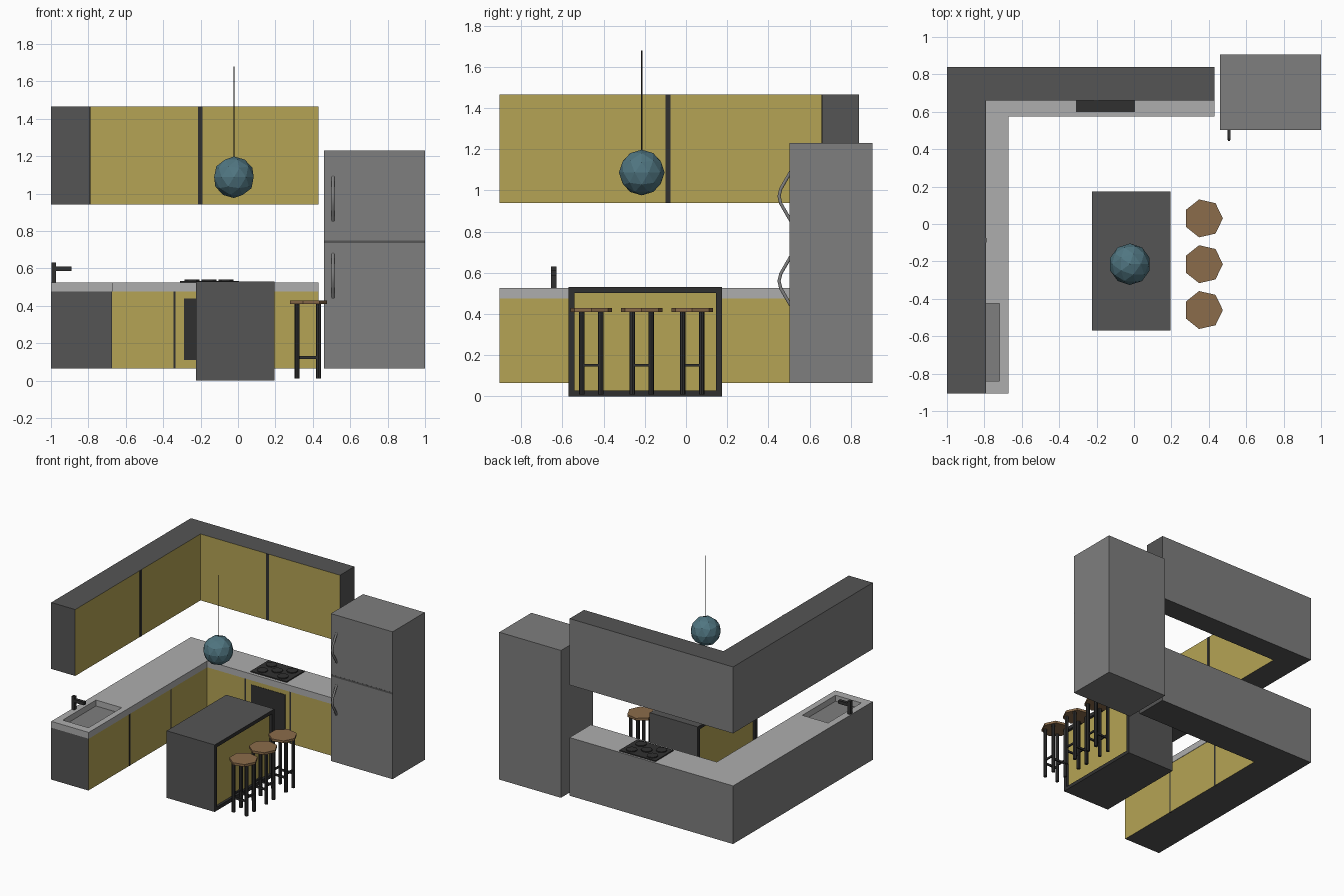
import bpy, bmesh, math
from mathutils import Vector

if "Cube" in bpy.data.objects:
    bpy.data.objects.remove(bpy.data.objects["Cube"])


def material(name, r, g, b):
    m = bpy.data.materials.new(name)
    m.diffuse_color = (r, g, b, 1)
    m.use_nodes = True
    m.node_tree.nodes["Principled BSDF"].inputs["Base Color"].default_value = m.diffuse_color
    return m


GREY = material("grey", .21, .21, .21)
DARK = material("dark_grey", .09, .09, .09)
BLACK = material("black", .03, .03, .03)
LIGHT = material("light_grey", .42, .42, .42)
YELLOW = material("yellow", .46, .37, .09)
WOOD = material("wood", .26, .15, .07)
BLUE = material("blue", .08, .18, .22)


def finish(name, bm, *mats):
    bmesh.ops.recalc_face_normals(bm, faces=bm.faces[:])
    me = bpy.data.meshes.new(name)
    bm.to_mesh(me)
    bm.free()
    for m in mats:
        me.materials.append(m)
    ob = bpy.data.objects.new(name, me)
    bpy.context.collection.objects.link(ob)
    return ob


def box_mesh(x0, x1, y0, y1, z0, z1):
    bm = bmesh.new()
    bmesh.ops.create_cube(bm, size=1)
    for v in bm.verts:
        v.co = Vector(((x0 + x1) / 2 + v.co.x * (x1 - x0),
                       (y0 + y1) / 2 + v.co.y * (y1 - y0),
                       (z0 + z1) / 2 + v.co.z * (z1 - z0)))
    return bm


def box(name, x0, x1, y0, y1, z0, z1, mat):
    return finish(name, box_mesh(x0, x1, y0, y1, z0, z1), mat)


def cylinder(name, x, y, z0, z1, r, sides, mat):
    bm = bmesh.new()
    bmesh.ops.create_cone(bm, cap_ends=True, segments=sides, radius1=r, radius2=r, depth=z1 - z0)
    # put one corner of the polygon on +x
    first = max((v.co for v in bm.verts), key=lambda c: c.x)
    a = math.atan2(first.y, first.x)
    for v in bm.verts:
        c, s = math.cos(-a), math.sin(-a)
        v.co = (v.co.x * c - v.co.y * s + x, v.co.x * s + v.co.y * c + y, v.co.z + (z0 + z1) / 2)
    return finish(name, bm, mat)


def l_unit(name, xi, yi, z0, z1, end, front):
    """L-shaped prism: end/front materials, grey faces towards the walls."""
    pts = [(-1, -.905), (xi, -.905), (xi, yi), (.43, yi), (.43, .84), (-1, .84)]
    side_mats = [0, 1, 1, 0, 2, 2]
    bm = bmesh.new()
    lo = [bm.verts.new((x, y, z0)) for x, y in pts]
    hi = [bm.verts.new((x, y, z1)) for x, y in pts]
    bm.faces.new(lo[::-1])
    bm.faces.new(hi)
    for i in range(6):
        j = (i + 1) % 6
        bm.faces.new((lo[i], lo[j], hi[j], hi[i])).material_index = side_mats[i]
    return finish(name, bm, end, front, GREY)


# Wall cabinets with door gaps
l_unit("wall_cabinets", -.79, .66, .94, 1.465, DARK, YELLOW)
box("wall_door_gap_back", -.214, -.19, .658, .67, .94, 1.465, BLACK)
box("wall_door_gap_left", -.80, -.788, -.10, -.075, .94, 1.465, BLACK)

# Base cabinets, door gaps and oven
l_unit("base_cabinets", -.675, .578, .065, .475, DARK, YELLOW)
for i, x in enumerate((-.34, .055)):
    box(f"base_door_gap_back_{i}", x - .006, x + .006, .576, .59, .065, .475, BLACK)
for i, y in enumerate((-.39, .125)):
    box(f"base_door_gap_left_{i}", -.69, -.673, y - .006, y + .006, .065, .475, BLACK)
box("oven_door", -.29, .01, .575, .59, .11, .44, BLACK)

# Countertop with a sink cut into it
counter = l_unit("countertop", -.672, .575, .475, .525, LIGHT, LIGHT)
cutter = box("sink_cutter", -.945, -.72, -.84, -.425, .47, .56, LIGHT)
cutter.hide_render = True
cutter.hide_viewport = True
mod = counter.modifiers.new("sink_hole", 'BOOLEAN')
mod.operation = 'DIFFERENCE'
mod.solver = 'EXACT'
mod.object = cutter
box("sink_floor", -.945, -.72, -.84, -.425, .472, .478, GREY)

# Tap
box("tap_post", -.998, -.973, -.655, -.63, .525, .63, BLACK)
box("tap_spout", -.973, -.89, -.655, -.63, .585, .61, BLACK)

# Cooktop with five burners
box("cooktop", -.31, .005, .60, .825, .525, .533, BLACK)
for i, (x, y) in enumerate([(-.245, .655), (-.065, .655), (-.245, .77), (-.065, .77), (-.155, .712)]):
    cylinder(f"burner_{i}", x, y, .53, .54, .04, 12, BLACK)

# Fridge with door seam and bowed handles
box("fridge", .46, 1, .503, .905, .065, 1.23, GREY)
box("fridge_door_seam", .46, 1, .502, .51, .735, .75, DARK)
for name, zc in (("lower", .56), ("upper", .972)):
    cu = bpy.data.curves.new(f"fridge_handle_{name}", 'CURVE')
    cu.dimensions = '3D'
    cu.bevel_depth = .009
    cu.bevel_resolution = 1
    cu.use_fill_caps = True
    path = [(.508, -.118), (.48, -.07), (.46, -.035), (.452, 0), (.46, .035), (.48, .07), (.508, .118)]
    sp = cu.splines.new('POLY')
    sp.points.add(len(path) - 1)
    for p, (y, dz) in zip(sp.points, path):
        p.co = (.508, y, zc + dz, 1)
    cu.materials.append(GREY)
    bpy.context.collection.objects.link(bpy.data.objects.new(cu.name, cu))

# Island with recessed panels on both long sides
bm = box_mesh(-.225, .195, -.57, .175, 0, .53)
bm.normal_update()
panels = [f for f in bm.faces if abs(f.normal.x) > .9]
rim = bmesh.ops.inset_individual(bm, faces=panels, thickness=.04, depth=0)["faces"]
for f in rim + panels:
    f.material_index = 1
for f in bmesh.ops.extrude_discrete_faces(bm, faces=panels)["faces"]:
    sx = 1 if f.calc_center_median().x > 0 else -1
    for v in f.verts:
        v.co.x -= sx * .02
    f.material_index = 2
finish("island", bm, DARK, BLACK, YELLOW)

# Pendant lamp
bm = bmesh.new()
bmesh.ops.create_icosphere(bm, subdivisions=2, radius=.111)
bmesh.ops.translate(bm, verts=bm.verts[:], vec=(-.022, -.215, 1.087))
finish("lamp_shade", bm, BLUE)
cylinder("lamp_cord", -.022, -.215, 1.18, 1.68, .003, 6, BLACK)

# Three bar stools
for n, yc in enumerate((.03, -.215, -.46)):
    cylinder(f"stool_{n}_seat", .371, yc, .41, .428, .104, 7, WOOD)
    for sx in (-1, 1):
        x = .373 + sx * .057
        for sy in (-1, 1):
            cylinder(f"stool_{n}_leg_{sx}_{sy}", x, yc + sy * .046, .01, .412, .014, 8, BLACK)
        box(f"stool_{n}_side_rung_{sx}", x - .006, x + .006, yc - .046, yc + .046, .144, .157, BLACK)
        y = yc + sx * .046
        box(f"stool_{n}_cross_rung_{sx}", .316, .43, y - .006, y + .006, .115, .13, BLACK)
